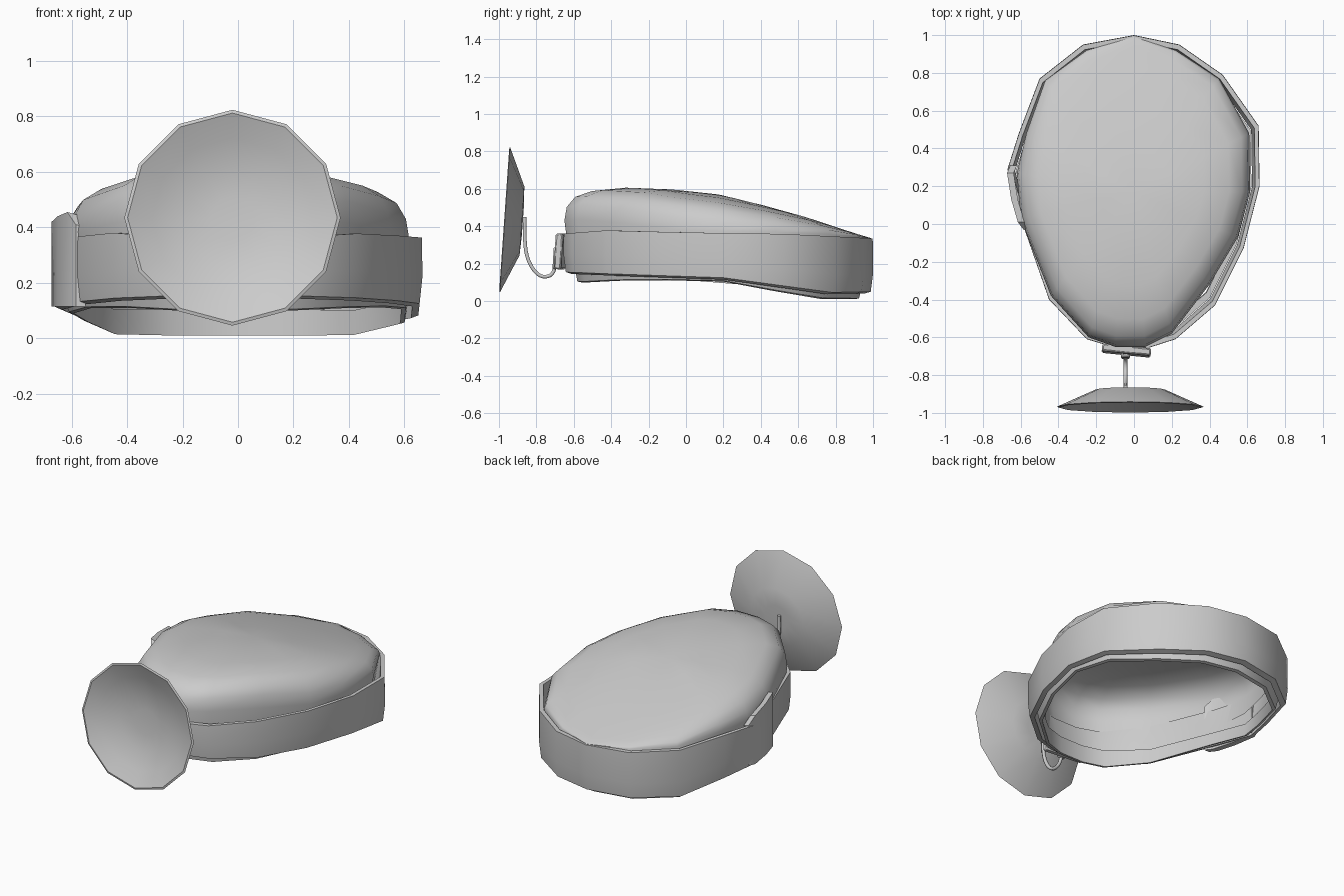
import bpy, bmesh, math
from mathutils import Matrix, Vector

cube = bpy.data.objects.get("Cube")
if cube:
    bpy.data.objects.remove(cube)

grey = bpy.data.materials.new("light_grey")
grey.use_nodes = True
colour = (0.6, 0.6, 0.6, 1)
grey.diffuse_color = colour
grey.node_tree.nodes["Principled BSDF"].inputs["Base Color"].default_value = colour


def finish(name, bm, angle=40, flip_check=True):
    if flip_check:
        bmesh.ops.recalc_face_normals(bm, faces=bm.faces)
    mesh = bpy.data.meshes.new(name)
    bm.to_mesh(mesh)
    bm.free()
    mesh.materials.append(grey)
    mesh.shade_smooth()
    mesh.set_sharp_from_angle(angle=math.radians(angle))
    obj = bpy.data.objects.new(name, mesh)
    bpy.context.collection.objects.link(obj)
    return obj


def loft(bm, rings, closed=False):
    rows = [[bm.verts.new(p) for p in ring] for ring in rings]
    pairs = list(zip(rows, rows[1:]))
    if closed:
        pairs.append((rows[-1], rows[0]))
    for a, b in pairs:
        n = len(a)
        for i in range(n):
            j = (i + 1) % n
            bm.faces.new((a[i], a[j], b[j], b[i]))
    return rows


def curve_at(points, t):
    for (a, u), (b, v) in zip(points, points[1:]):
        if t <= b:
            return u + (v - u) * max(0, (t - a) / (b - a))
    return points[-1][1]


# Head outline and the heights that vary from front to back
OUTLINE = [(0, 1), (-.27, .95), (-.5, .77), (-.61, .48), (-.67, .29), (-.6, .03),
           (-.45, -.4), (-.25, -.61), (-.1, -.655), (.08, -.655), (.22, -.61),
           (.43, -.43), (.58, -.13), (.665, .2), (.66, .52), (.47, .79), (.24, .95)]
CROWN = [(0, .99), (-.25, .92), (-.47, .76), (-.57, .48), (-.62, .27), (-.6, .03),
         (-.44, -.38), (-.24, -.6), (-.1, -.65), (.06, -.65), (.2, -.58),
         (.4, -.32), (.55, -.07), (.615, .17), (.61, .48), (.45, .77), (.22, .92)]
TOP = [(-.66, .36), (-.4, .38), (0, .365), (.5, .36), (1, .335)]
LOW = [(-.66, .15), (-.4, .14), (.2, .12), (.5, .08), (.8, .04), (1, .045)]
RIM = [(-.6, .1), (-.3, .115), (.2, .105), (.5, .055), (.8, .01), (1, .01)]
CREST = [(-.66, .56), (-.6, .595), (-.45, .615), (-.2, .612), (.2, .567), (.6, .465), (1, .335)]
MID = .17


def ring(outline, scale, heights, dz=0):
    return [(x * scale, MID + (y - MID) * scale, curve_at(heights, y) + dz)
            for x, y in outline]


# Folded band around the head
bm = bmesh.new()
loft(bm, [ring(OUTLINE, .945, LOW, -.005), ring(OUTLINE, .985, LOW, .005),
          ring(OUTLINE, 1, LOW, .1), ring(OUTLINE, .998, TOP), ring(OUTLINE, .965, TOP),
          ring(OUTLINE, .94, LOW, .1)], closed=True)
finish("band", bm)

# Inner lining that shows under the band
bm = bmesh.new()
loft(bm, [ring(OUTLINE, .935, LOW, .06), ring(OUTLINE, .91, RIM, .005),
          ring(OUTLINE, .885, RIM), ring(OUTLINE, .89, LOW, .06)], closed=True)
finish("lining", bm)

# Soft crown, open underneath, steeper at front and back than at the sides
bm = bmesh.new()
rings = [ring(CROWN, .97, TOP, -.12)]
for scale, rise in [(1, .05), (.985, .32), (.93, .6), (.82, .79), (.6, .92), (.3, .985)]:
    points = []
    for x, y in CROWN:
        px, py = x * scale, MID + (y - MID) * scale
        d = Vector((x, y - MID)).normalized()
        power = 1 - .65 * d.y ** 2
        base = curve_at(TOP, y)
        points.append((px, py, base + (curve_at(CREST, py) - base) * rise ** power))
    rings.append(points)
rows = loft(bm, rings)
tip = bm.verts.new((0, MID, curve_at(CREST, MID)))
last = rows[-1]
for i, v in enumerate(last):
    bm.faces.new((v, last[(i + 1) % len(last)], tip))
finish("crown", bm, 50)


def block(name, size, location, turn=0, lean=0, bevel=.008):
    bm = bmesh.new()
    bmesh.ops.create_cube(bm, size=1)
    bmesh.ops.bevel(bm, geom=bm.edges[:], offset=.0001, segments=1, affect='EDGES') if not bevel else None
    bmesh.ops.transform(bm, verts=bm.verts, matrix=Matrix.Translation(location)
                        @ Matrix.Rotation(turn, 4, 'Z') @ Matrix.Rotation(lean, 4, 'X')
                        @ Matrix.Diagonal((*size, 1)))
    obj = finish(name, bm, 30)
    mod = obj.modifiers.new("soft_edges", 'BEVEL')
    mod.width = bevel
    return obj


# Overlapping band end on the right side
bm = bmesh.new()
path = [(-.655, .31, .37), (-.672, .27, .42), (-.65, .13, .44), (-.615, .01, .455), (-.585, -.03, .41)]
rows = []
for x, y, z in path:
    rows.append([(x, y, .115), (x, y, z), (x + .035, y, z - .01), (x + .035, y, .115)])
rows = loft(bm, rows)
bm.faces.new(rows[0])
bm.faces.new(rows[-1])
finish("band_end", bm, 35)

# Clip on the front of the band
block("clip_plate", (.26, .04, .19), (-.04, -.67, .265), turn=-.1, lean=-.06)
block("clip_tab", (.05, .025, .12), (-.045, -.698, .23), lean=-.06)

# Bent wire arm
wire = bpy.data.curves.new("mirror_arm", 'CURVE')
wire.dimensions = '3D'
wire.bevel_depth = .011
wire.bevel_resolution = 1
wire.resolution_u = 4
wire.use_fill_caps = True
spline = wire.splines.new('NURBS')
arm_path = [(-.862, .45), (-.865, .34), (-.85, .22), (-.79, .13), (-.72, .13), (-.695, .19), (-.695, .27)]
spline.points.add(len(arm_path) - 1)
for point, (y, z) in zip(spline.points, arm_path):
    point.co = (-.045, y, z, 1)
spline.use_endpoint_u = True
spline.order_u = 3
wire.materials.append(grey)
arm = bpy.data.objects.new("mirror_arm", wire)
bpy.context.collection.objects.link(arm)

# Twelve-sided dished mirror, a thin shell leaning slightly back
bm = bmesh.new()
SIDES = 12
profile = [(.08, .085), (.18, .075), (.29, .04), (.378, 0), (.39, .004), (.185, .095), (.08, .1)]
rings = [[(r * math.sin(math.tau * i / SIDES), d, r * math.cos(math.tau * i / SIDES))
          for i in range(SIDES)] for r, d in profile]
rows = loft(bm, rings)
bm.faces.new(rows[0])
bm.faces.new(rows[-1])
bmesh.ops.transform(bm, verts=bm.verts, matrix=Matrix.Translation((-.02, -.972, .435))
                    @ Matrix.Rotation(-.07, 4, 'X'))
finish("mirror", bm, 35)
